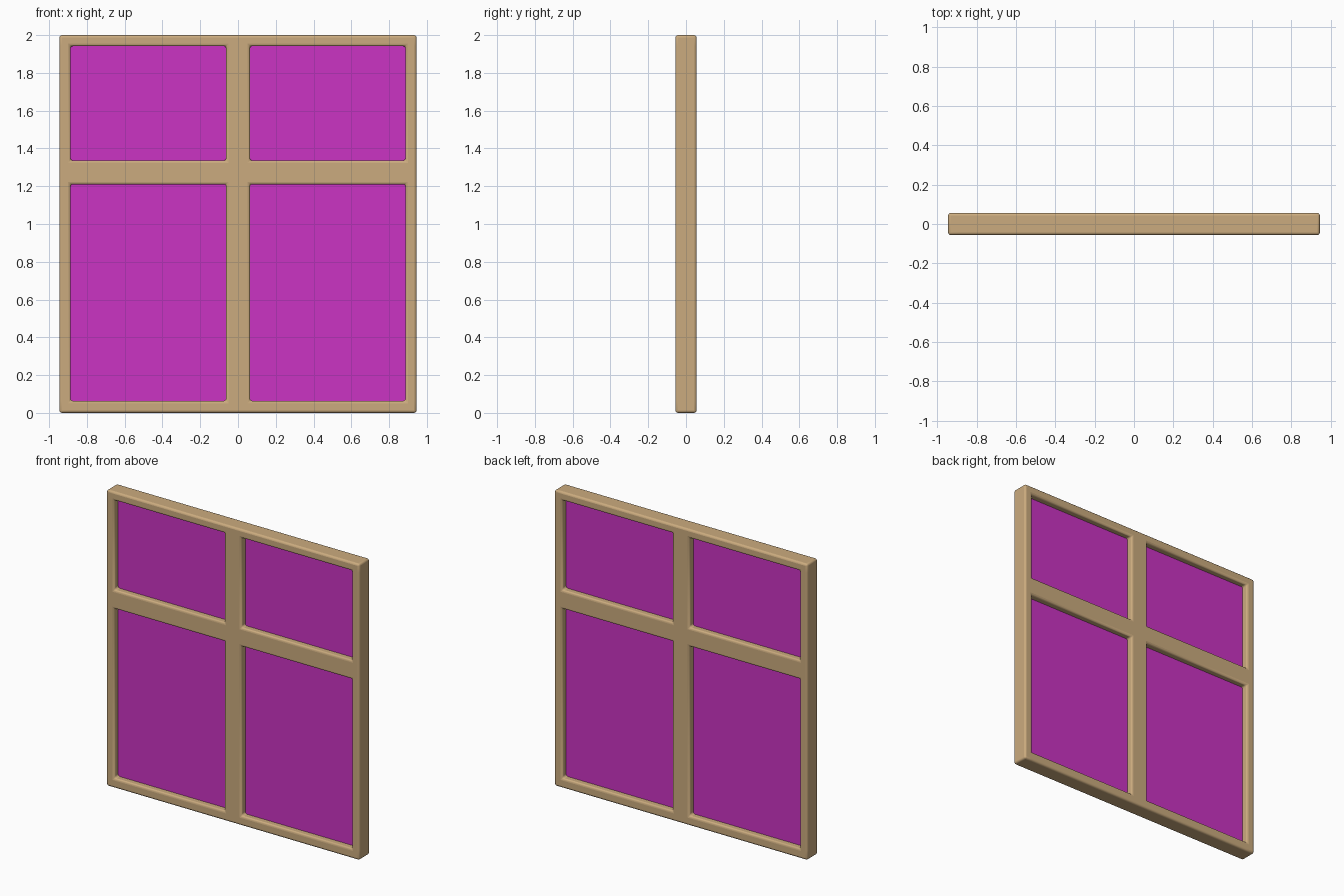
import bpy, bmesh

if "Cube" in bpy.data.objects:
    bpy.data.objects.remove(bpy.data.objects["Cube"])


def material(name, rgb):
    m = bpy.data.materials.new(name)
    m.diffuse_color = (*rgb, 1)
    m.use_nodes = True
    m.node_tree.nodes["Principled BSDF"].inputs["Base Color"].default_value = m.diffuse_color
    return m


wood = material("tan wood", (0.60, 0.41, 0.21))
glass = material("magenta glass", (0.60, 0.033, 0.55))

DEPTH = 0.056                                  # half thickness of the frame
XS = [-0.945, -0.887, -0.063, 0.063, 0.887, 0.945]
ZS = [0.0, 0.064, 1.21, 1.336, 1.942, 2.0]


def add_object(name, bm, mat):
    bmesh.ops.recalc_face_normals(bm, faces=bm.faces)
    mesh = bpy.data.meshes.new(name)
    bm.to_mesh(mesh)
    bm.free()
    mesh.materials.append(mat)
    ob = bpy.data.objects.new(name, mesh)
    bpy.context.collection.objects.link(ob)
    return ob


# Frame with crossing bars: grid with four openings, extruded through its depth
bm = bmesh.new()
grid = [[bm.verts.new((x, -DEPTH, z)) for z in ZS] for x in XS]
for i in range(5):
    for j in range(5):
        if i % 2 and j % 2:
            continue
        bm.faces.new((grid[i][j], grid[i + 1][j],
                      grid[i + 1][j + 1], grid[i][j + 1]))
loose = [v for v in bm.verts if not v.link_faces]
bmesh.ops.delete(bm, geom=loose, context='VERTS')
ext = bmesh.ops.extrude_face_region(bm, geom=bm.faces[:], use_keep_orig=True)
bmesh.ops.translate(bm, vec=(0, 2 * DEPTH, 0),
                    verts=[g for g in ext["geom"] if isinstance(g, bmesh.types.BMVert)])
frame = add_object("window_frame", bm, wood)

# Softly rounded wood edges
bevel = frame.modifiers.new("rounded edges", 'BEVEL')
bevel.width = 0.013
bevel.segments = 3
bevel.limit_method = 'ANGLE'
bpy.context.view_layer.objects.active = frame
frame.select_set(True)
bpy.ops.object.shade_smooth_by_angle()

# Glass panes set midway in the frame, tucked slightly into the wood
for row, j in (("lower", 1), ("upper", 3)):
    for side, i in (("left", 1), ("right", 3)):
        bm = bmesh.new()
        bmesh.ops.create_cube(bm, size=1)
        w, h = XS[i + 1] - XS[i], ZS[j + 1] - ZS[j]
        bmesh.ops.scale(bm, vec=(w + 0.01, 0.024, h + 0.01), verts=bm.verts)
        bmesh.ops.translate(bm, vec=((XS[i] + XS[i + 1]) / 2, 0, (ZS[j] + ZS[j + 1]) / 2),
                            verts=bm.verts)
        add_object(f"{row}_{side}_pane", bm, glass)
